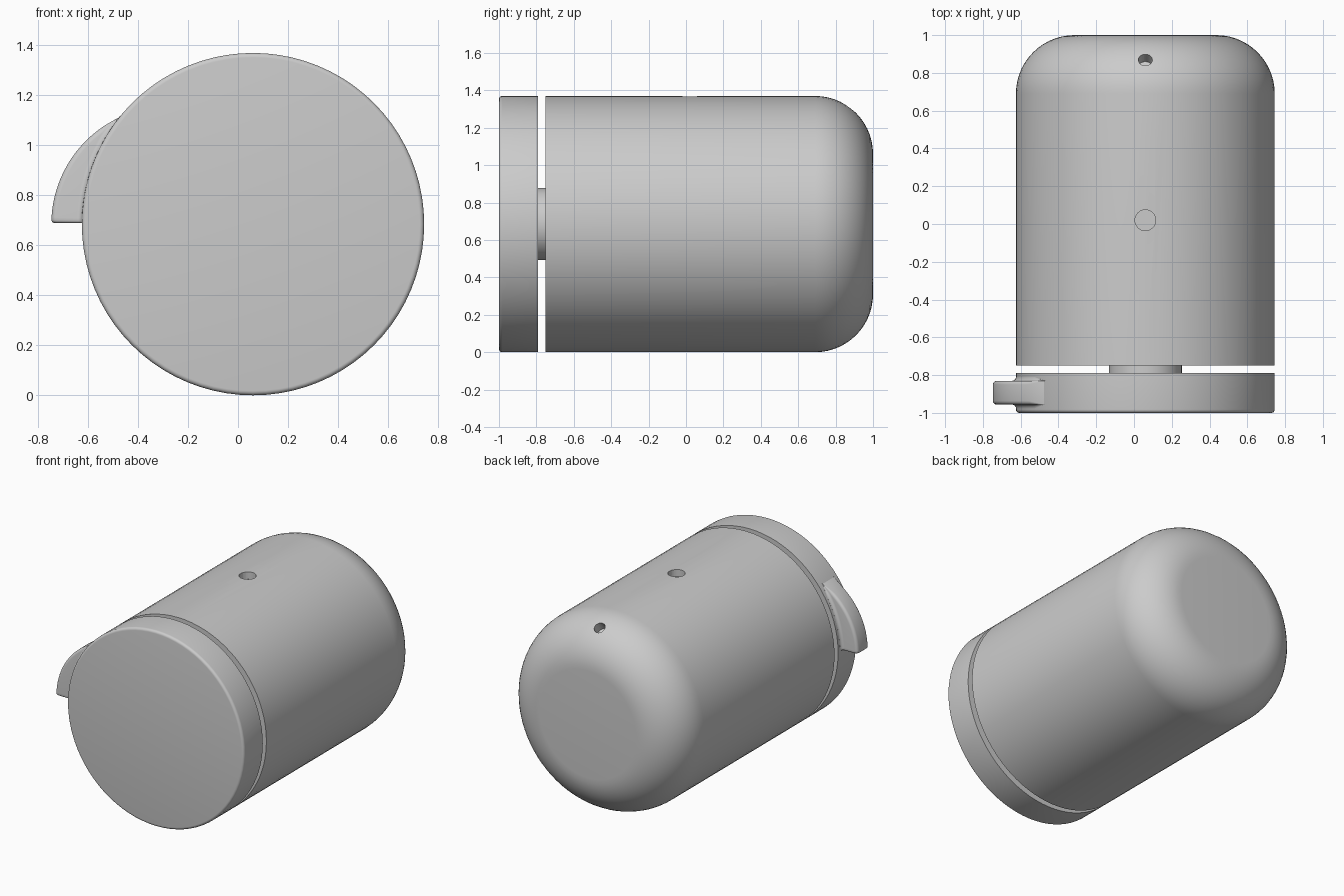
import bpy, bmesh, math
from mathutils import Vector

if "Cube" in bpy.data.objects:
    bpy.data.objects.remove(bpy.data.objects["Cube"])

CX, CZ, R = 0.06, 0.685, 0.685
SEG = 80


def loft(name, rings, angle=30):
    """Bridge equal-length closed rings and cap both ends."""
    bm = bmesh.new()
    vs = [[bm.verts.new(p) for p in ring] for ring in rings]
    n = len(vs[0])
    for a, b in zip(vs, vs[1:]):
        for i in range(n):
            j = (i + 1) % n
            bm.faces.new((a[i], a[j], b[j], b[i]))
    bm.faces.new(vs[0])
    bm.faces.new(vs[-1])
    bmesh.ops.recalc_face_normals(bm, faces=bm.faces)
    mesh = bpy.data.meshes.new(name)
    bm.to_mesh(mesh)
    bm.free()
    ob = bpy.data.objects.new(name, mesh)
    bpy.context.collection.objects.link(ob)
    smooth(ob, angle)
    return ob


def smooth(ob, angle=30):
    bpy.ops.object.select_all(action='DESELECT')
    ob.select_set(True)
    bpy.context.view_layer.objects.active = ob
    bpy.ops.object.shade_smooth_by_angle(angle=math.radians(angle))


def lathe(name, profile):
    """Revolve (radius, y) points about the long axis."""
    ang = [2 * math.pi * i / SEG for i in range(SEG)]
    return loft(name, [[(CX + r * math.sin(a), y, CZ + r * math.cos(a)) for a in ang]
                       for r, y in profile])


def drill(target, point, direction, radius, depth):
    """Cut a blind round hole into target."""
    d = Vector(direction).normalized()
    length = depth + 0.1
    bpy.ops.mesh.primitive_cylinder_add(
        vertices=32, radius=radius, depth=length,
        location=Vector(point) + d * (0.1 - depth) / 2,
        rotation=d.to_track_quat('Z', 'Y').to_euler())
    cutter = bpy.context.object
    cutter.hide_render = True
    mod = target.modifiers.new("hole", 'BOOLEAN')
    mod.operation, mod.solver, mod.object = 'DIFFERENCE', 'EXACT', cutter
    bpy.context.view_layer.objects.active = target
    bpy.ops.object.modifier_apply(modifier=mod.name)
    bpy.data.objects.remove(cutter)


def arc(r, y, f, a0, a1, n):
    """Points on a circle centred at (r, y), angles measured from +r to +y."""
    return [(r + f * math.cos(math.radians(a0 + (a1 - a0) * i / n)),
             y + f * math.sin(math.radians(a0 + (a1 - a0) * i / n))) for i in range(n + 1)]


# main body with a large rounded back end
F = 0.31
body = lathe("body", [(R, -0.75)] + arc(R - F, 1 - F, F, 0, 90, 14))

# vent hole on top and small hole square to the rounded shoulder
drill(body, (CX, 0.02, 2 * R), (0, 0, 1), 0.055, 0.05)
t = math.asin((0.87 - (1 - F)) / F)
drill(body, (CX, 0.87, CZ + R - F + F * math.cos(t)), (0, math.sin(t), math.cos(t)), 0.037, 0.07)
smooth(body)

# neck and front cap
lathe("neck", [(0.193, -0.80), (0.193, -0.74)])
lathe("front_cap", arc(R - 0.018, -0.982, 0.018, -90, 0, 5) + [(R, -0.79)])

# thumb tab: sections swept round the cap, flared at the root
TX, TR, TY, W = -0.276, 0.471, -0.893, 0.063


def tab_section(theta, inset):
    c, s = math.cos(theta), math.sin(theta)
    k = (CX - TX) * c
    top = -k + math.sqrt(k * k - (CX - TX) ** 2 + TR ** 2) - inset
    f = max(0.001, min(0.02, (top - R) / 2))
    w = W - inset
    half = [(R - 0.03, w + f)]
    half += [(R + f - f * math.cos(a), w + f - f * math.sin(a))
             for a in (math.radians(22.5 * i) for i in range(5))]
    half += arc(top - f, w - f, f, 90, 0, 4)
    pts = half + [(r, -y) for r, y in reversed(half)]
    return [(CX + r * c, TY + y, CZ + r * s) for r, y in pts]


sections = [tab_section(math.pi - z / 0.78, i) for z, i in
            ((0.004, 0.012), (0.006, 0.006), (0.010, 0.002), (0.016, 0.0))]
sections += [tab_section(math.radians(178 - 37.2 * i / 24), 0) for i in range(25)]
loft("thumb_tab", sections, 40)
